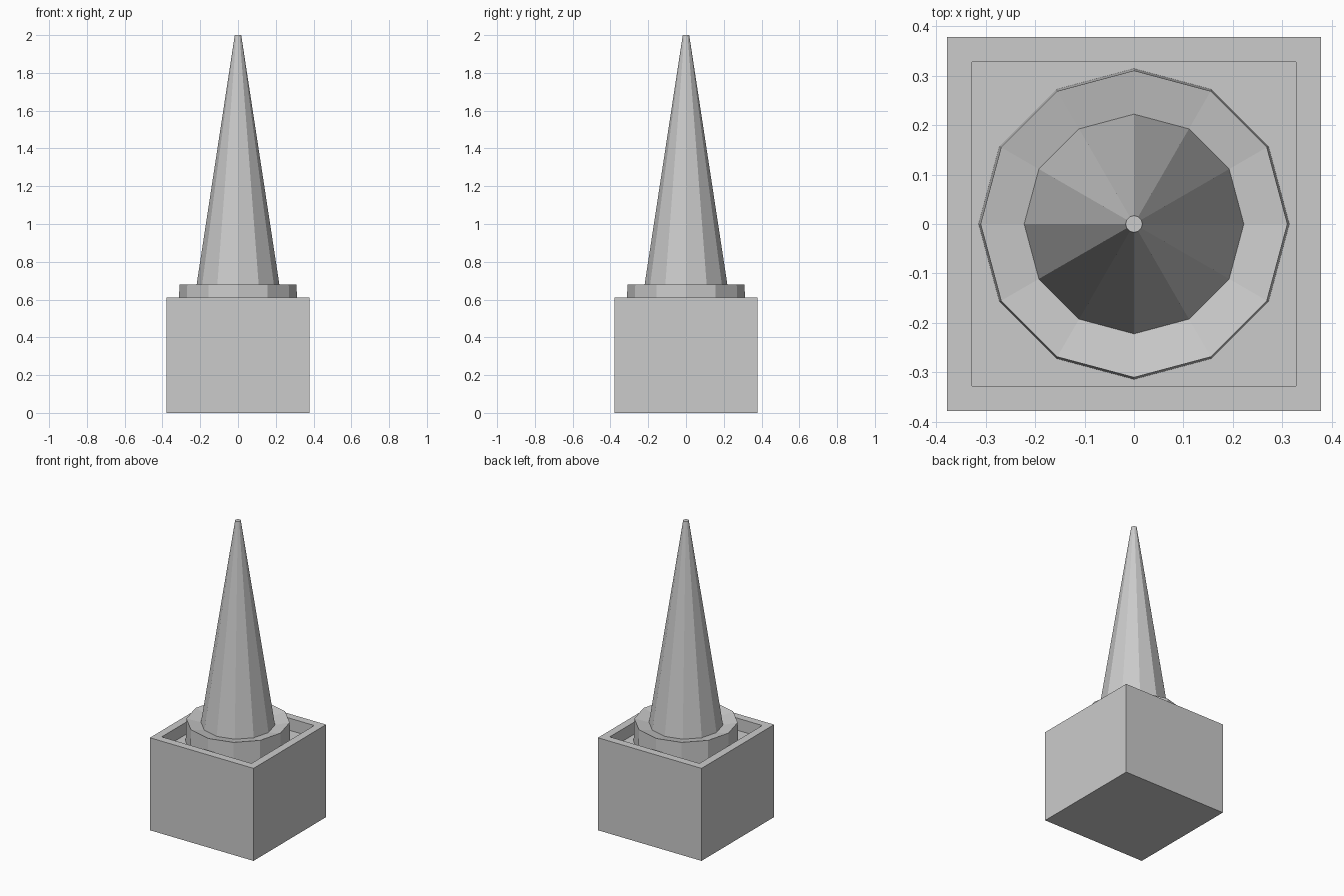
import bpy, bmesh, math

# Remove the default cube
cube = bpy.data.objects.get("Cube")
if cube:
    bpy.data.objects.remove(cube, do_unlink=True)

# Single plain material
grey = bpy.data.materials.new("light_grey")
grey.use_nodes = True
colour = (0.6, 0.6, 0.6, 1)
grey.diffuse_color = colour
grey.node_tree.nodes["Principled BSDF"].inputs["Base Color"].default_value = colour


def loft(name, profile, sides, turn=0.0):
    """Join regular polygon rings of (radius, z), closing both ends."""
    bm = bmesh.new()
    rings = []
    for radius, z in profile:
        angles = [turn + 2 * math.pi * i / sides for i in range(sides)]
        rings.append([bm.verts.new((radius * math.cos(a), radius * math.sin(a), z))
                      for a in angles])
    for low, high in zip(rings, rings[1:]):
        for i in range(sides):
            j = (i + 1) % sides
            bm.faces.new((low[i], low[j], high[j], high[i]))
    bm.faces.new(rings[0][::-1])
    bm.faces.new(rings[-1])
    mesh = bpy.data.meshes.new(name)
    bm.to_mesh(mesh)
    bm.free()
    mesh.materials.append(grey)
    obj = bpy.data.objects.new(name, mesh)
    bpy.context.collection.objects.link(obj)
    return obj


# Square box with a shallow recess in its top
diag = math.sqrt(2)
outer, inner, rim, floor = 0.378 * diag, 0.327 * diag, 0.61, 0.53
loft("square_base", [(outer, 0), (outer, rim), (inner, rim), (inner, floor)],
     4, math.pi / 4)

# Collar standing in the recess, its top dished towards the spire
loft("collar", [(0.314, floor), (0.31, 0.68), (0.222, 0.66)], 12)

# Tall tapering spire with a small flat tip
loft("spire", [(0.222, 0.66), (0.017, 2.0)], 12)
